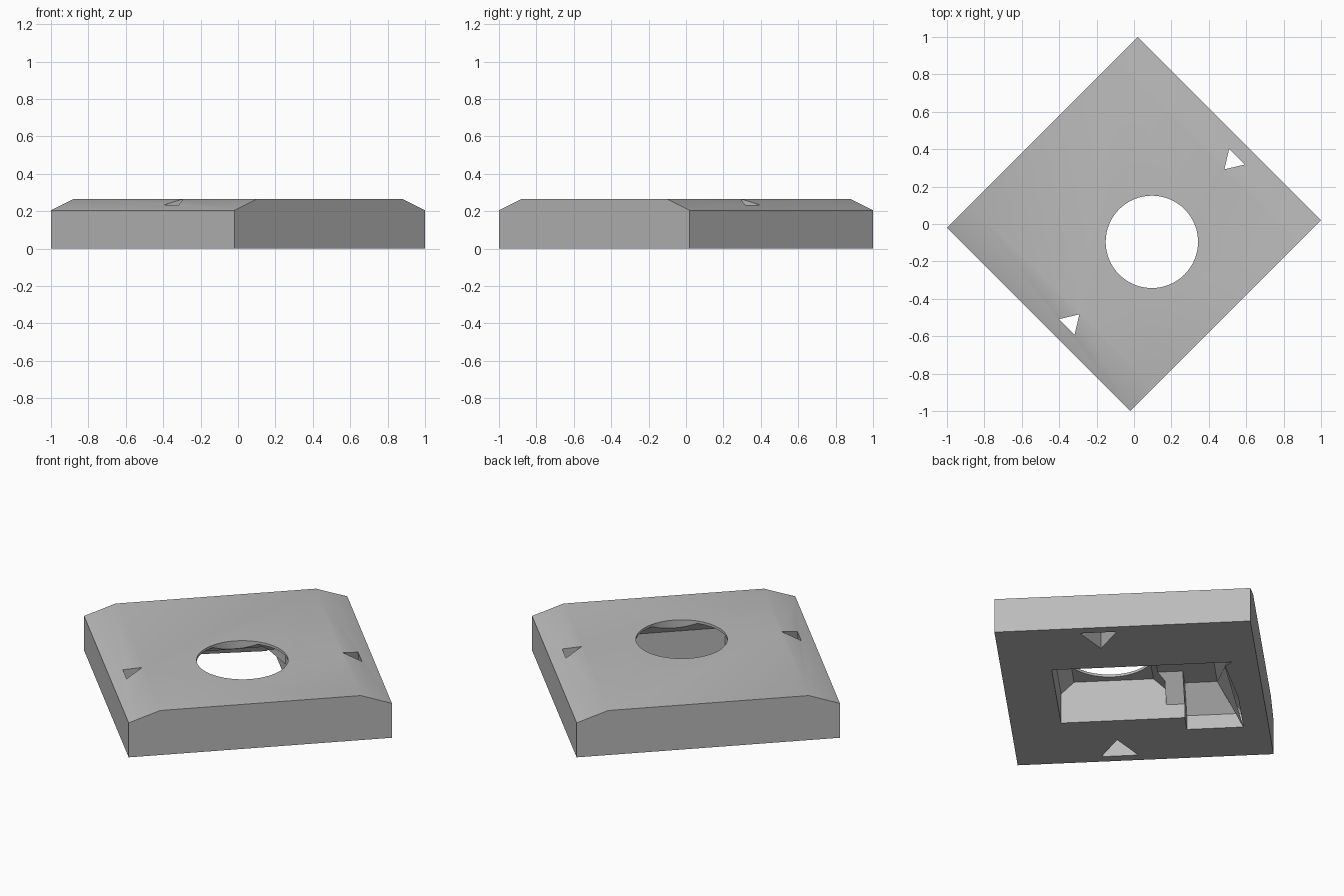
import bpy, bmesh, math
from mathutils import Matrix

old = bpy.data.objects.get("Cube")
if old:
    bpy.data.objects.remove(old, do_unlink=True)

GREY = (0.5, 0.5, 0.5, 1)
mat = bpy.data.materials.new("plain_grey")
mat.use_nodes = True
mat.diffuse_color = GREY
mat.node_tree.nodes["Principled BSDF"].inputs["Base Color"].default_value = GREY


def link(name, bm):
    bmesh.ops.recalc_face_normals(bm, faces=bm.faces)
    mesh = bpy.data.meshes.new(name)
    bm.to_mesh(mesh)
    bm.free()
    mesh.materials.append(mat)
    obj = bpy.data.objects.new(name, mesh)
    bpy.context.collection.objects.link(obj)
    return obj


def prism(name, profile, start, end, along):
    """Extrude a closed (side, z) profile along the x or y axis."""
    bm = bmesh.new()
    rings = []
    for t in (start, end):
        rings.append([bm.verts.new((t, s, z) if along == "x" else (s, t, z)) for s, z in profile])
    a, b = rings
    bm.faces.new(a)
    bm.faces.new(b)
    for i in range(len(a)):
        j = (i + 1) % len(a)
        bm.faces.new((a[i], a[j], b[j], b[i]))
    return link(name, bm)


def cone(name, sides, r1, r2, z1, z2, x, y, turn=0):
    bm = bmesh.new()
    place = Matrix.Translation((x, y, (z1 + z2) / 2)) @ Matrix.Rotation(turn, 4, "Z")
    bmesh.ops.create_cone(bm, cap_ends=True, segments=sides, radius1=r1, radius2=r2,
                          depth=z2 - z1, matrix=place)
    return link(name, bm)


def gable(left, right, shoulder, top, bottom=-0.1):
    """Upright walls with 45 degree shoulders under a flat ceiling."""
    d = top - shoulder
    return [(left, bottom), (left, shoulder), (left + d, top),
            (right - d, top), (right, shoulder), (right, bottom)]


HX, HY, HOLE_Y = 0.721, 0.693, -0.135

# Plate with two sloping top borders
plate = prism("cover_plate", gable(-HX, HX, 0.205, 0.265, 0), -HY, HY, "y")
for v in plate.data.vertices:
    if v.co.z > 0.25:
        v.co.x = math.copysign(0.55, v.co.x)

# Underside pocket below the round opening, and the channel beside it
cutters = [prism("main_pocket", gable(-0.42, 0.15, 0.18, 0.25), -0.287, 0.287, "x"),
           prism("channel", gable(-0.287, 0.287, 0.085, 0.215), 0.1, 0.3, "y")]

# Wider end pocket whose far end slopes too
end = prism("end_pocket", gable(-0.415, 0.287, 0.085, 0.215), 0.25, 0.556, "y")
for v in end.data.vertices:
    if v.co.z > 0.2 and v.co.y > 0.5:
        v.co.y -= 0.13
cutters.append(end)

# Round opening and the two tapered three-sided openings
cutters.append(cone("round_opening", 64, 0.247, 0.247, 0.1, 0.4, 0, HOLE_Y))
for side in (-1, 1):
    hole = cone("small_opening", 3, 0.125, 0.055, -0.05, 0.3, 0, HOLE_Y)
    apex = max(hole.data.vertices, key=lambda v: v.co.xy.length if v.co.z < 0 else 0).co
    first = hole.data.vertices[0].co
    angle = math.atan2(first.y - HOLE_Y, first.x)
    turn = (math.pi if side > 0 else 0) - angle
    bpy.data.objects.remove(hole, do_unlink=True)
    cutters.append(cone("small_opening", 3, 0.125, 0.055, -0.05, 0.3, side * 0.61, HOLE_Y, turn))

# Cut every opening
bpy.context.view_layer.objects.active = plate
for c in cutters:
    c.hide_render = True
    m = plate.modifiers.new(c.name, "BOOLEAN")
    m.operation, m.solver, m.object = "DIFFERENCE", "EXACT", c
    bpy.ops.object.modifier_apply(modifier=m.name)
for c in cutters:
    bpy.data.objects.remove(c, do_unlink=True)

# Turn the plate onto its corner and shade it
plate.data.transform(Matrix.Rotation(math.radians(45), 4, "Z"))
bpy.ops.object.select_all(action="DESELECT")
plate.select_set(True)
bpy.ops.object.shade_smooth_by_angle(angle=math.radians(30))
